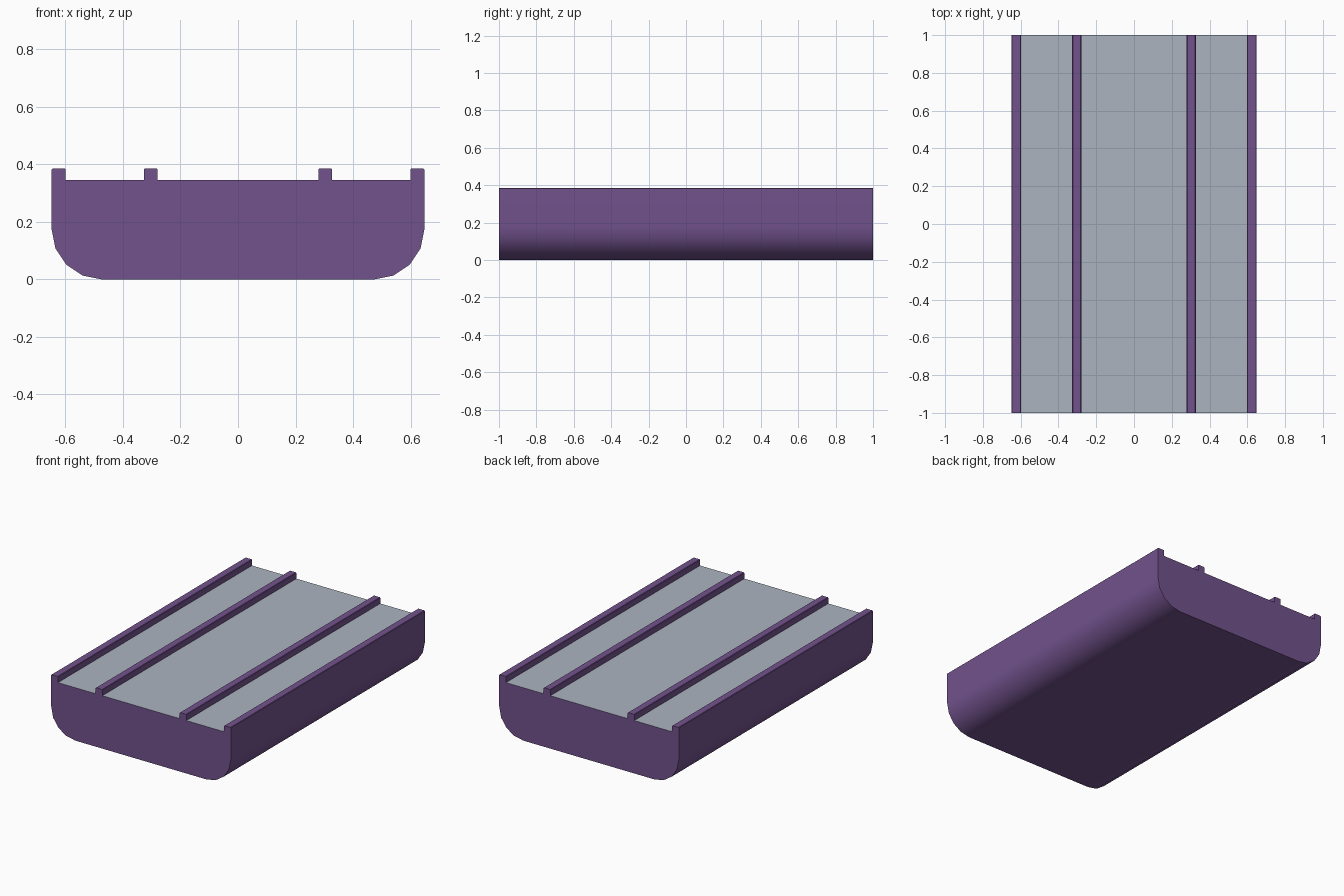
import bpy, bmesh, math

if "Cube" in bpy.data.objects:
    bpy.data.objects.remove(bpy.data.objects["Cube"])

LENGTH, HALF_W, RADIUS = 2.0, 0.648, 0.175
DECK_Z, RIB_Z, CHAMFER = 0.345, 0.385, 0.003


def material(name, rgb):
    m = bpy.data.materials.new(name)
    m.diffuse_color = (*rgb, 1)
    m.use_nodes = True
    m.node_tree.nodes["Principled BSDF"].inputs["Base Color"].default_value = m.diffuse_color
    return m


purple = material("purple", (0.168, 0.085, 0.265))
grey = material("blue grey", (0.41, 0.455, 0.525))

# Right half of the cross-section: rounded bottom corner, then ribs and deck
half = []
for i in range(5):
    a = math.radians(-90 + 22.5 * i)
    half.append((HALF_W - RADIUS + RADIUS * math.cos(a), RADIUS + RADIUS * math.sin(a)))
for outer, inner in ((HALF_W, 0.599), (0.327, 0.279)):
    if outer != HALF_W:
        half.append((outer, DECK_Z))
    half += [(outer, RIB_Z - CHAMFER), (outer - CHAMFER, RIB_Z),
             (inner + CHAMFER, RIB_Z), (inner, RIB_Z - CHAMFER), (inner, DECK_Z)]
profile = half + [(-x, z) for x, z in reversed(half)]

# Extrude the section along y
bm = bmesh.new()
front = bm.faces.new([bm.verts.new((x, -LENGTH / 2, z)) for x, z in profile])
ext = bmesh.ops.extrude_face_region(bm, geom=[front], use_keep_orig=True)
verts = [g for g in ext["geom"] if isinstance(g, bmesh.types.BMVert)]
bmesh.ops.translate(bm, verts=verts, vec=(0, LENGTH, 0))
bmesh.ops.recalc_face_normals(bm, faces=bm.faces)

# Recessed deck strips are grey, everything else purple
for f in bm.faces:
    f.material_index = int(all(abs(v.co.z - DECK_Z) < 1e-4 for v in f.verts))

mesh = bpy.data.meshes.new("ribbed_tray")
bm.to_mesh(mesh)
bm.free()
mesh.materials.append(purple)
mesh.materials.append(grey)
tray = bpy.data.objects.new("ribbed_tray", mesh)
bpy.context.collection.objects.link(tray)

# Smooth rounded sides, sharp ribs and ends
bpy.context.view_layer.objects.active = tray
tray.select_set(True)
bpy.ops.object.shade_smooth_by_angle(angle=math.radians(30))
wn = tray.modifiers.new("flat_large_faces", "WEIGHTED_NORMAL")
wn.keep_sharp = True
